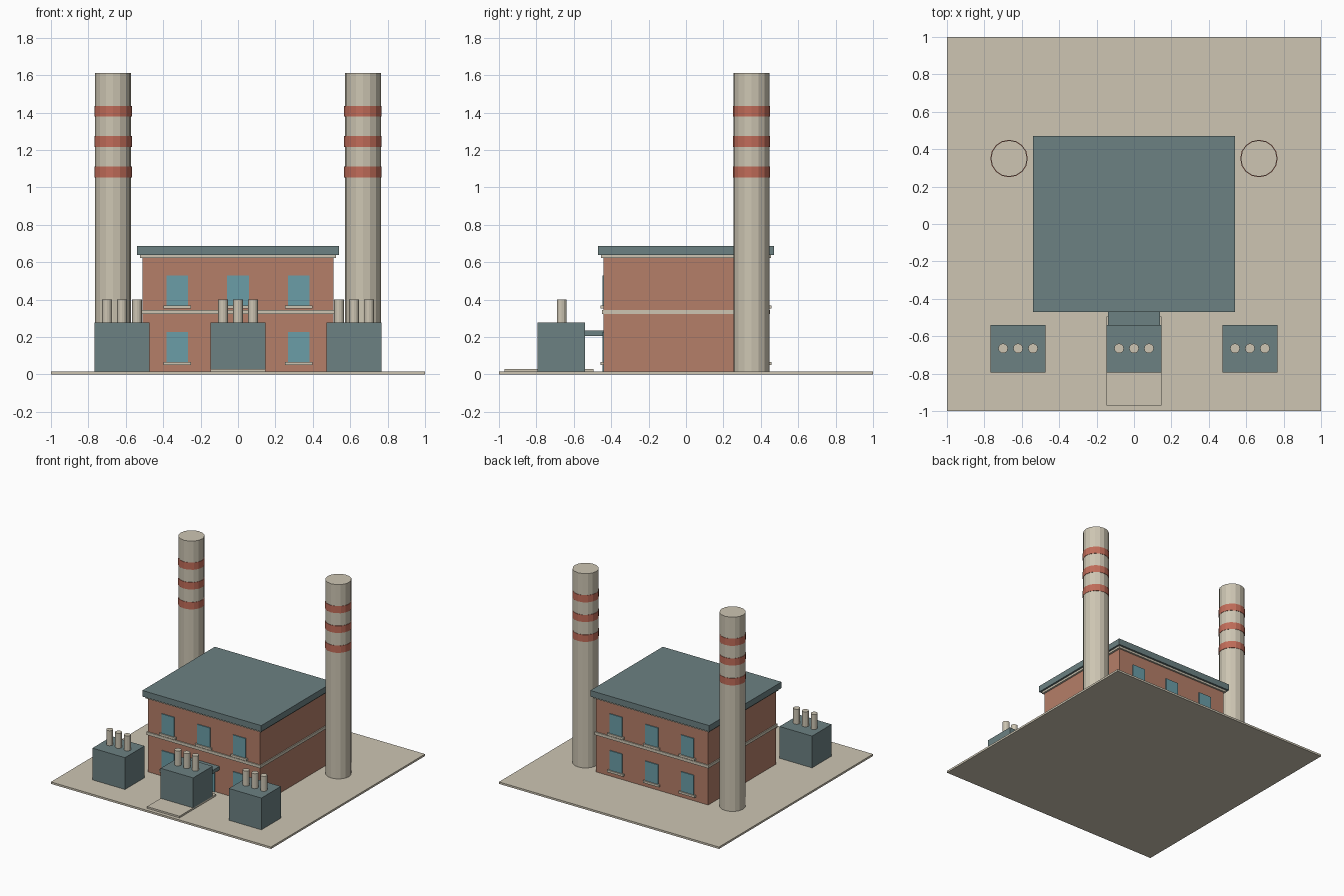
import bpy

if "Cube" in bpy.data.objects:
    bpy.data.objects.remove(bpy.data.objects["Cube"], do_unlink=True)


def material(name, r, g, b):
    m = bpy.data.materials.new(name)
    m.use_nodes = True
    m.diffuse_color = (r, g, b, 1)
    m.node_tree.nodes["Principled BSDF"].inputs["Base Color"].default_value = (r, g, b, 1)
    return m


CONCRETE = material("concrete beige", 0.61, 0.56, 0.45)
SLATE = material("slate grey", 0.15, 0.22, 0.225)
BRICK = material("brick", 0.46, 0.21, 0.14)
GLASS = material("window blue", 0.145, 0.34, 0.39)
RED = material("band red", 0.53, 0.15, 0.1)


def box(name, mat, x, y, z):
    """Box from (low, high) pairs along each axis."""
    bpy.ops.mesh.primitive_cube_add(size=1, location=[sum(p) / 2 for p in (x, y, z)])
    ob = bpy.context.object
    ob.name = name
    ob.scale = [p[1] - p[0] for p in (x, y, z)]
    bpy.ops.object.transform_apply(location=False, rotation=False, scale=True)
    ob.data.materials.append(mat)


def tube(name, mat, x, y, r, z0, z1, sides=16):
    bpy.ops.mesh.primitive_cylinder_add(vertices=sides, radius=r, depth=z1 - z0,
                                        location=(x, y, (z0 + z1) / 2))
    bpy.context.object.name = name
    bpy.context.object.data.materials.append(mat)


GROUND = 0.016

# Site slab and entrance path
box("ground_slab", CONCRETE, (-1, 1), (-1, 1), (0, GROUND))
box("entrance_path", CONCRETE, (-0.148, 0.148), (-0.97, -0.495), (GROUND, 0.03))

# Main hall, stacked from the ground up
box("brick_hall", BRICK, (-0.51, 0.51), (-0.44, 0.44), (GROUND, 0.625))
box("belt_course", CONCRETE, (-0.518, 0.518), (-0.449, 0.449), (0.322, 0.346))
box("cornice", CONCRETE, (-0.525, 0.525), (-0.454, 0.454), (0.622, 0.64))
box("roof", SLATE, (-0.54, 0.54), (-0.47, 0.47), (0.638, 0.688))

# Windows with sills on front and back; the front ground floor centre is the door
for side, label in ((-1, "front"), (1, "back")):
    def depth(d):
        return tuple(sorted((side * 0.438, side * (0.438 + d))))
    for floor, z in (("lower", 0.068), ("upper", 0.37)):
        for x in (-0.325, 0, 0.325):
            if label == "front" and floor == "lower" and x == 0:
                continue
            box(f"{label}_{floor}_window", GLASS, (x - 0.058, x + 0.058), depth(0.0095), (z, z + 0.16))
            box(f"{label}_{floor}_sill", CONCRETE, (x - 0.073, x + 0.073), depth(0.018), (z - 0.018, z))

# Entrance door and canopy
box("door", GLASS, (-0.1, 0.1), (-0.4475, -0.438), (GROUND, 0.19))
box("door_canopy", SLATE, (-0.14, 0.14), (-0.545, -0.438), (0.205, 0.235))

# Transformer boxes with three vents each
for x in (-0.62, 0, 0.62):
    box("generator_box", SLATE, (x - 0.148, x + 0.148), (-0.793, -0.54), (GROUND, 0.277))
    for offset in (-0.08, 0, 0.08):
        tube("vent_pipe", CONCRETE, x + offset, -0.665, 0.026, 0.27, 0.4, 12)

# Chimneys with red bands
for x in (-0.668, 0.668):
    tube("chimney", CONCRETE, x, 0.35, 0.097, GROUND, 1.612)
    for z in (1.053, 1.216, 1.378):
        tube("chimney_band", RED, x, 0.35, 0.1, z, z + 0.058)
